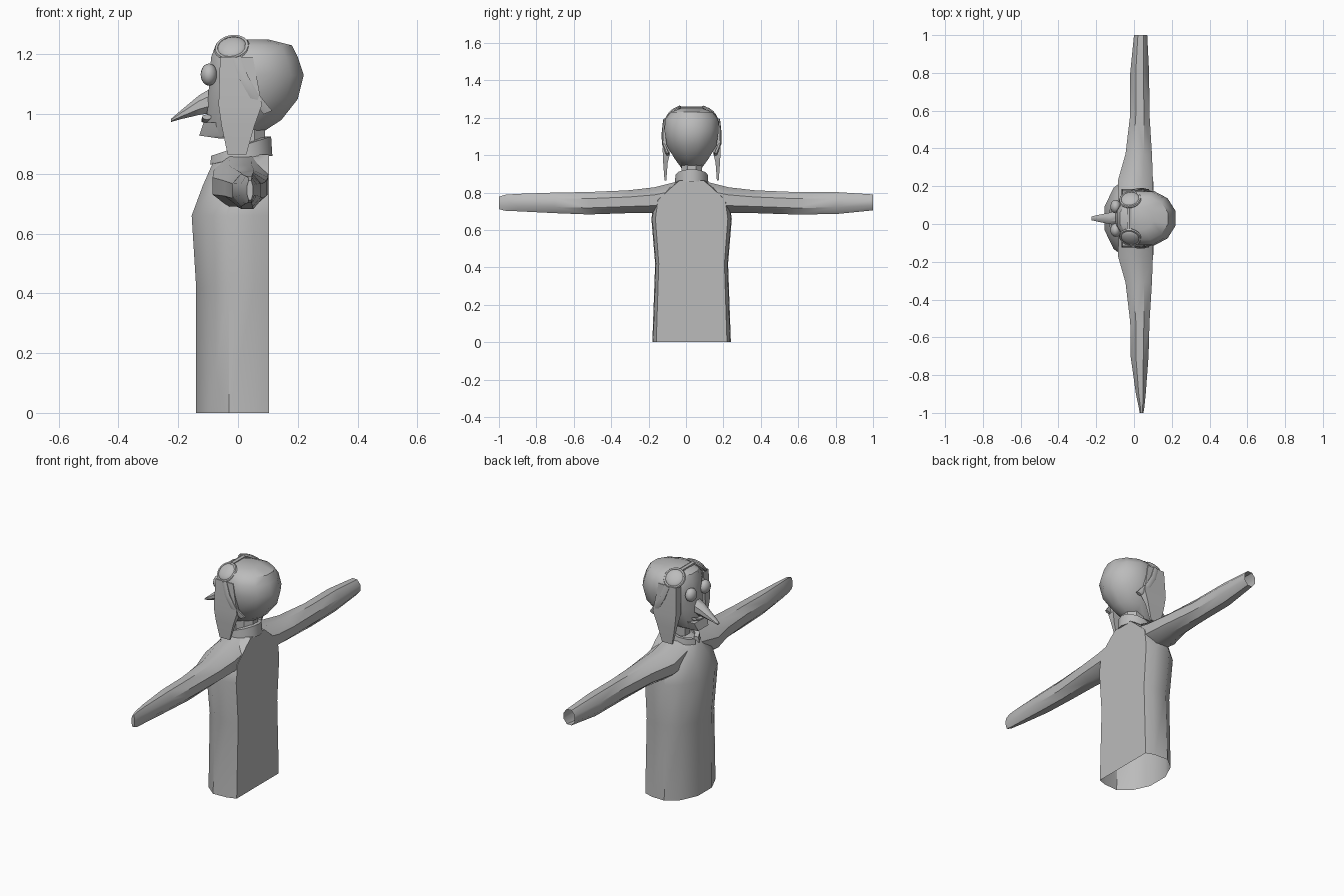
import bpy, bmesh, math
from mathutils import Vector

cube = bpy.data.objects.get("Cube")
if cube:
    bpy.data.objects.remove(cube, do_unlink=True)

MID = 0.03  # y of the figure's plane of symmetry

grey = bpy.data.materials.new("plain grey")
grey.use_nodes = True
COLOUR = (0.5, 0.5, 0.5, 1)
grey.diffuse_color = COLOUR
grey.node_tree.nodes["Principled BSDF"].inputs["Base Color"].default_value = COLOUR


def finish(obj, angle=40):
    obj.data.materials.append(grey)
    bpy.ops.object.select_all(action="DESELECT")
    obj.select_set(True)
    bpy.context.view_layer.objects.active = obj
    bpy.ops.object.shade_smooth_by_angle(angle=math.radians(angle))
    return obj


def loft(name, rings, cap_start=True, cap_end=True, angle=40):
    """Skin a list of equal-sized point rings."""
    bm = bmesh.new()
    rows = [[bm.verts.new(p) for p in ring] for ring in rings]
    n = len(rows[0])
    for a, b in zip(rows, rows[1:]):
        for i in range(n):
            j = (i + 1) % n
            bm.faces.new((a[i], a[j], b[j], b[i]))
    if cap_start:
        bm.faces.new(rows[0])
    if cap_end:
        bm.faces.new(rows[-1])
    bmesh.ops.recalc_face_normals(bm, faces=bm.faces[:])
    mesh = bpy.data.meshes.new(name)
    bm.to_mesh(mesh)
    bm.free()
    obj = bpy.data.objects.new(name, mesh)
    bpy.context.collection.objects.link(obj)
    return finish(obj, angle)


def oval(centre, u, v, n=8):
    """Ring around centre with half axes u and v, flats facing the axes."""
    grow = 1 / math.cos(math.pi / n)
    c, u, v = Vector(centre), Vector(u) * grow, Vector(v) * grow
    turns = [(i + 0.5) * math.tau / n for i in range(n)]
    return [c + u * math.cos(t) + v * math.sin(t) for t in turns]


def slab(z, x0, x1, y0, y1):
    return [(x0, y0, z), (x1, y0, z), (x1, y1, z), (x0, y1, z)]


# Torso: flat back, rounded front, open hem
HALF = [(0, 0.9), (0.2, 0.98), (0.55, 1), (0.82, 0.75), (1, 0.3)]


def torso_ring(z, front, width):
    back = 0.103
    side = [(back + (front - back) * t, w * width) for t, w in HALF]
    return ([(x, MID + y, z) for x, y in side]
            + [(x, MID - y, z) for x, y in reversed(side)])


loft("torso", [torso_ring(*r) for r in (
    (0, -0.14, 0.21), (0.42, -0.14, 0.195), (0.66, -0.155, 0.215),
    (0.76, -0.118, 0.2), (0.835, -0.085, 0.11), (0.865, -0.03, 0.07))],
    cap_start=False)

# Arms: shoulder sections are shared, the sleeve ends differ
SHOULDER = [(0.04, -0.08, 0.1, 0.7, 0.868), (0.2, -0.085, 0.1, 0.69, 0.828),
            (0.34, -0.045, 0.095, 0.69, 0.812), (0.55, -0.02, 0.082, 0.683, 0.803)]
LEFT_END = [(0.77, -0.02, 0.08, 0.685, 0.803), (0.97, 0, 0.07, 0.705, 0.79)]
RIGHT_END = [(0.73, -0.018, 0.077, 0.69, 0.8), (0.93, 0.01, 0.062, 0.7, 0.793),
             (1, 0.025, 0.055, 0.703, 0.788), (1.03, 0.03, 0.05, 0.712, 0.778)]
for side, end, name in ((1, LEFT_END, "back_side_arm"), (-1, RIGHT_END, "front_side_arm")):
    loft(name, [oval(((x0 + x1) / 2, MID + side * d, (z0 + z1) / 2),
                     ((x1 - x0) / 2, 0, 0), (0, 0, (z1 - z0) / 2))
                for d, x0, x1, z0, z1 in SHOULDER + end],
         cap_start=False, cap_end=side < 0)

# Neck and open collar
loft("neck", [oval((0.03, MID, z), (0.06, 0, 0), (0, 0.055, 0)) for z in (0.84, 0.96)])


def collar_section(a):
    f = (1 - math.cos(a)) / 2
    low, high = 0.86 - 0.03 * f * f, 0.925 - 0.065 * f
    shape = [(1, low), (0.96, high), (0.72, high), (0.72, low)]
    return [(0.01 + 0.105 * k * math.cos(a), MID + 0.09 * k * math.sin(a), z)
            for k, z in shape]


loft("collar", [collar_section(math.radians(170 * i / 6)) for i in range(-6, 7)])

# Head in its close-fitting cap
loft("head", [oval(((f + b) / 2, MID, z), ((b - f) / 2, 0, 0), (0, w, 0), 12)
              for z, f, b, w in (
    (0.925, -0.1, 0.06, 0.05), (0.98, -0.105, 0.145, 0.09),
    (1.05, -0.1, 0.2, 0.132), (1.13, -0.095, 0.22, 0.145),
    (1.19, -0.09, 0.2, 0.142), (1.23, -0.075, 0.18, 0.112),
    (1.25, -0.03, 0.1, 0.06))])

# Jaw, lip and long drooping nose
loft("jaw", [slab(z, x0, x1, MID - w, MID + w) for z, x0, x1, w in (
    (0.918, -0.06, 0.03, 0.035), (0.928, -0.13, 0.04, 0.045),
    (0.972, -0.115, 0.04, 0.06))])
loft("lip", [oval((-0.108 + 2 * y * y, MID + y, 0.978 + 6 * y * y),
                  (0.014, 0, 0), (0, 0, 0.008), 6)
             for y in (-0.045, -0.02, 0, 0.02, 0.045)])
loft("nose", [oval((x, MID, z), (0, w, 0), (0, 0, h)) for x, z, w, h in (
    (-0.075, 1.05, 0.04, 0.045), (-0.13, 1.03, 0.03, 0.033),
    (-0.19, 0.998, 0.018, 0.015), (-0.225, 0.978, 0.01, 0.005))])


def ball(name, centre, scale, normal=None):
    bpy.ops.mesh.primitive_uv_sphere_add(segments=16, ring_count=10, radius=1, location=centre)
    obj = bpy.context.object
    obj.name, obj.scale = name, scale
    if normal:
        obj.rotation_euler = normal.to_track_quat("Z", "Y").to_euler()
    return finish(obj)


for side, label in ((1, "back_side"), (-1, "front_side")):
    # Eye
    ball(label + "_eye", (-0.097, MID + side * 0.062, 1.132), (0.028, 0.036, 0.037))

    # Hanging ear flap
    loft(label + "_ear_flap",
         [slab(z, x0, x1, MID + side * near, MID + side * far)
          for z, x0, x1, near, far in (
             (1.19, -0.06, 0.05, 0.1, 0.146), (1.03, -0.065, 0.08, 0.11, 0.155),
             (0.96, -0.055, 0.055, 0.128, 0.152), (0.865, -0.035, 0.028, 0.135, 0.145))])

    # Goggle lens and rim, tilted up and outward
    normal = Vector((-0.15, side * 0.68, 0.72))
    centre = Vector((-0.02, MID + side * 0.1, 1.221))
    ball(label + "_goggle_lens", centre, (0.05, 0.05, 0.02), normal)
    bpy.ops.mesh.primitive_torus_add(
        major_segments=20, minor_segments=6, major_radius=0.052, minor_radius=0.008,
        location=centre, rotation=normal.to_track_quat("Z", "Y").to_euler())
    bpy.context.object.name = label + "_goggle_rim"
    finish(bpy.context.object)

    # Goggle strap running down the side of the cap
    loft(label + "_strap",
         [oval((x, MID + side * d, z), (0.014, 0, 0.006), (0, 0.008, 0), 6)
          for x, d, z in ((-0.005, 0.143, 1.19), (0.02, 0.151, 1.12),
                          (0.055, 0.15, 1.06), (0.1, 0.128, 1.005))])

# Bridge joining the goggles
loft("goggle_bridge", [oval((-0.025, MID + y, 1.25), (0.012, 0, 0), (0, 0, 0.008), 6)
                       for y in (-0.065, 0.065)])
